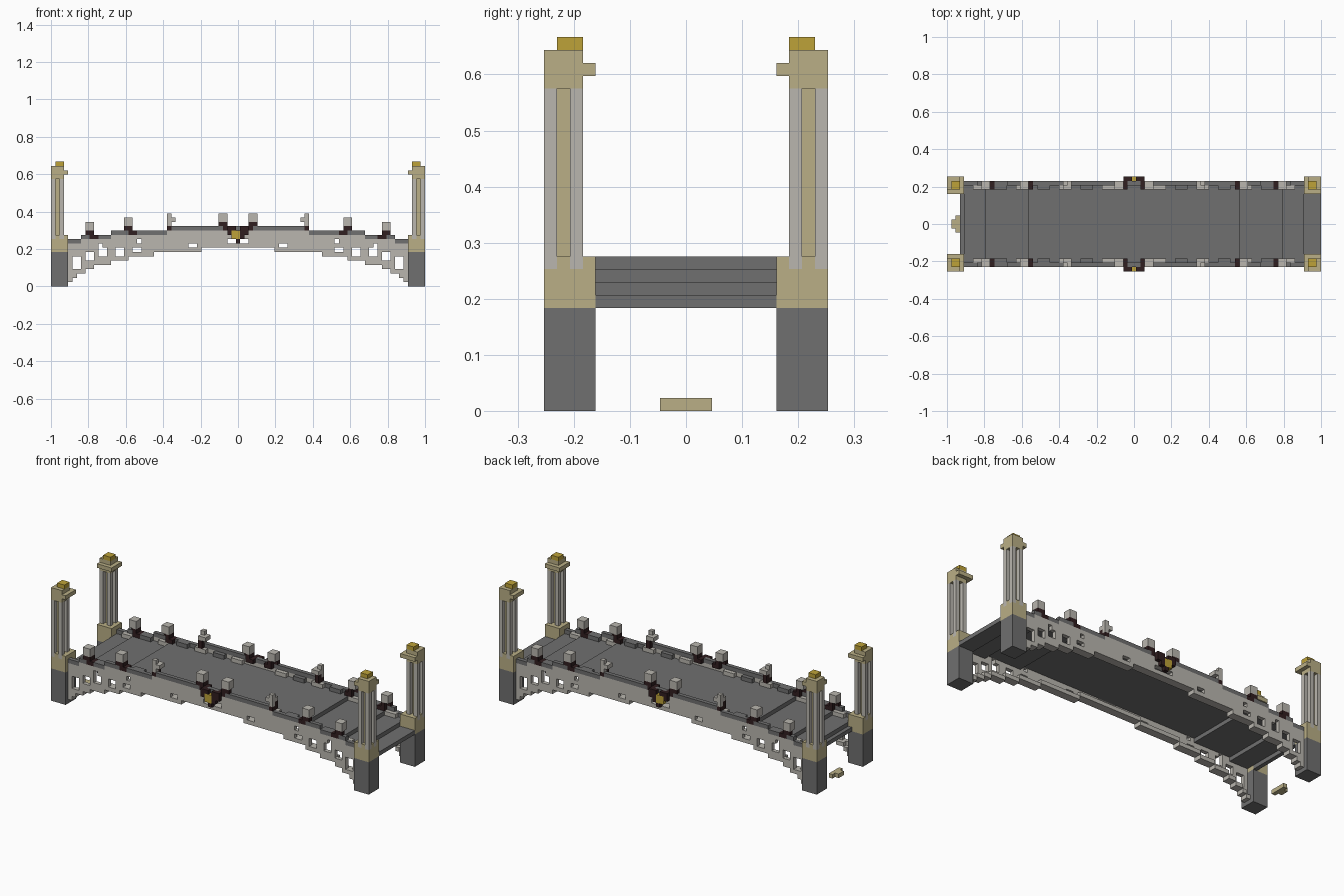
import bpy
import bmesh
from mathutils import Vector

default = bpy.data.objects.get("Cube")
if default:
    bpy.data.objects.remove(default, do_unlink=True)

UNIT = 2 / 87          # edge of one building block
HALF = 43              # blocks from the middle to either end


def material(name, rgb):
    m = bpy.data.materials.new(name)
    m.use_nodes = True
    m.diffuse_color = (*rgb, 1)
    node = m.node_tree.nodes["Principled BSDF"]
    node.inputs["Base Color"].default_value = (*rgb, 1)
    node.inputs["Roughness"].default_value = 0.9
    return m


MATS = {
    "slate": material("slate grey", (0.16, 0.16, 0.16)),
    "stone": material("pale stone", (0.49, 0.47, 0.43)),
    "sand": material("sandstone", (0.49, 0.43, 0.24)),
    "gold": material("gold", (0.51, 0.36, 0.04)),
    "bronze": material("dark bronze", (0.03, 0.013, 0.014)),
}
grid = {}              # block position -> (part, colour)


def mirrored(d, e):
    """The four mirror images of a block, d along x and e along y."""
    return [(x, y) for x in {d, -d} for y in (e, -1 - e)]


def fill(part, colour, ds, es, zs, side=0):
    """Fill inclusive block ranges on all quarters, or on one x side only."""
    for d in range(ds[0], ds[1] + 1):
        for e in range(es[0], es[1] + 1):
            for x, y in mirrored(d, e):
                if side * x < 0:
                    continue
                for z in range(zs[0], zs[1] + 1):
                    grid[x, y, z] = (part, colour)


def carve(ds, e, zs):
    for d in range(ds[0], ds[1] + 1):
        for x, y in mirrored(d, e):
            for z in range(zs[0], zs[1] + 1):
                grid.pop((x, y, z), None)


def level(d, steps):
    """Value of the first step whose limit reaches d."""
    return next(v for limit, v in steps if d <= limit)


DECK = [(24, 11), (34, 10), (39, 9), (HALF, 8)]
RAIL = [(16, 13), (29, 12), (36, 11), (39, 10)]
ARCH = [(8, 9), (19, 8), (25, 7), (29, 6), (33, 5), (35, 4), (37, 3), (38, 2), (39, 1)]

# Walkway, longer at the left end
for d in range(40):
    z = level(d, DECK)
    fill("walkway", "slate", (d, d), (0, 8), (z, z))
fill("walkway", "slate", (40, HALF), (0, 6), (8, 8), 1)
fill("walkway", "slate", (40, 40), (0, 6), (8, 8), -1)

# Side walls with arched underside, inner rib and dark coping
for d in range(40):
    low, top = level(d, ARCH), level(d, RAIL)
    fill("side_wall", "stone", (d, d), (9, 9), (low, top - 1))
    fill("arch_rib", "stone", (d, d), (8, 8), (low, low))
    fill("coping", "slate", (d, d), (9, 9), (top, top))

# Window openings through the side walls
for ds, zs in [((37, 38), (4, 6)), ((34, 35), (6, 7)), ((31, 32), (7, 8)),
               ((27, 28), (7, 8)), ((23, 24), (8, 8)), ((32, 32), (9, 9)),
               ((23, 23), (10, 10)), ((10, 11), (9, 9)), ((0, 2), (10, 10))]:
    carve(ds, 9, zs)

# Low kerb blocks inside the parapet, alternating in colour
for start in range(5, 36, 5):
    d = start + 1
    colour = "stone" if start % 2 else "slate"
    z = level(d, DECK) + 1
    fill("kerb", colour, (start, start + 2), (8, 8), (z, z))

# Guardian figures on the parapet: base, neck and head
for d in (3, 25, 34):
    top = level(d, RAIL)
    fill("figure", "bronze", (d - 1, d), (8, 9), (top, top))
    fill("figure", "bronze", (d, d + 1), (8, 9), (top + 1, top + 1))
    fill("figure", "stone", (d, d + 1), (8, 9), (top + 2, top + 3))
    carve((d + 1, d + 1), 8, (top + 1, top + 1))

# Small finial posts between the figures
fill("finial", "bronze", (16, 16), (8, 9), (13, 14))
fill("finial", "stone", (15, 16), (8, 9), (15, 15))
fill("finial", "stone", (16, 16), (9, 9), (14, 16))

# Shield on the middle of each wall
for z, half in ((13, 2), (12, 2), (11, 1), (10, 0)):
    fill("shield", "bronze", (0, half), (10, 10), (z, z))
carve((0, 0), 10, (13, 13))
for x in (-1, 0):
    for y in (10, -11):
        for z in (11, 12):
            grid[x, y, z] = ("shield", "gold")

# Corner pillars: footing, plinth, four-post shaft, capital and cap
fill("pillar_footing", "slate", (40, HALF), (7, 10), (0, 7))
fill("pillar_plinth", "sand", (40, HALF), (7, 10), (8, 11))
fill("pillar_core", "sand", (42, 42), (9, 9), (12, 24))
for d in (41, 43):
    for e in (8, 10):
        fill("pillar_shaft", "stone", (d, d), (e, e), (11, 24))
fill("pillar_capital", "sand", (41, HALF), (8, 10), (25, 27))
fill("pillar_capital", "sand", (40, HALF), (7, 10), (26, 26))
fill("pillar_cap", "gold", (41, 42), (8, 9), (28, 28))

# Loose stepping stone at the right end
fill("stepping_stone", "sand", (41, 41), (0, 1), (0, 0), -1)
fill("stepping_stone", "sand", (42, 42), (0, 0), (0, 0), -1)


def build(part):
    """Skin the exposed sides of a part's blocks and merge flat areas."""
    bm = bmesh.new()
    slots = sorted({c for p, c in grid.values() if p == part})
    for cell, (owner, colour) in grid.items():
        if owner != part:
            continue
        centre = Vector((cell[0], cell[1] + 0.5, cell[2] + 0.5))
        for axis in range(3):
            for sign in (-1, 1):
                beside = list(cell)
                beside[axis] += sign
                if tuple(beside) in grid:
                    continue
                n, u, v = Vector(), Vector(), Vector()
                n[axis] = sign / 2
                u[(axis + 1) % 3] = 0.5
                v[(axis + 2) % 3] = sign / 2
                corners = (-u - v, u - v, u + v, v - u)
                face = bm.faces.new([bm.verts.new((centre + n + c) * UNIT) for c in corners])
                face.material_index = slots.index(colour)
    bmesh.ops.remove_doubles(bm, verts=bm.verts, dist=UNIT / 100)
    bmesh.ops.dissolve_limit(bm, angle_limit=0.01, verts=bm.verts, edges=bm.edges,
                             delimit={"MATERIAL", "NORMAL"})
    mesh = bpy.data.meshes.new(part)
    bm.to_mesh(mesh)
    bm.free()
    for c in slots:
        mesh.materials.append(MATS[c])
    bpy.context.collection.objects.link(bpy.data.objects.new(part, mesh))


for part in sorted({p for p, c in grid.values()}):
    build(part)
